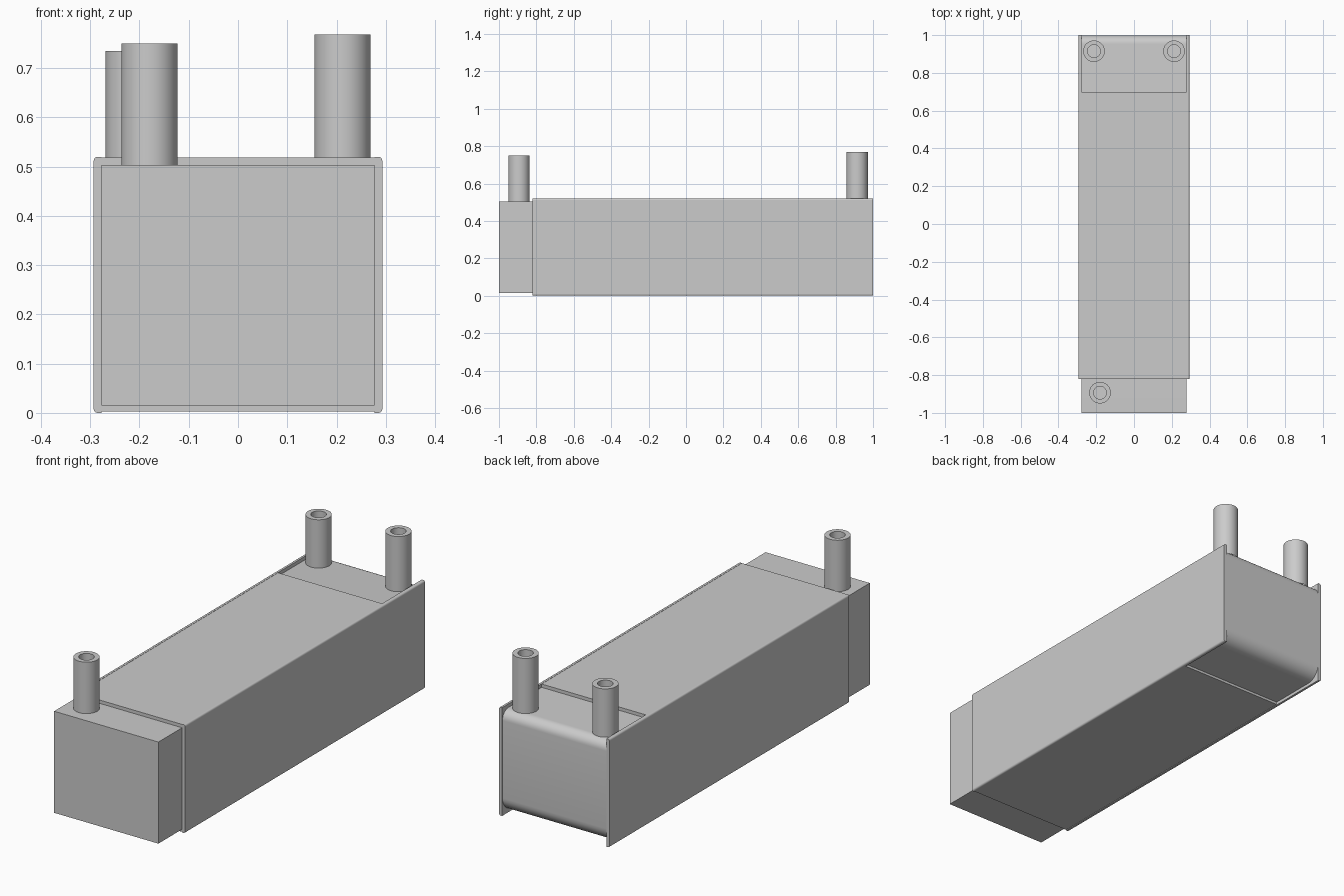
import bpy, bmesh, math
from mathutils import Vector

if "Cube" in bpy.data.objects:
    bpy.data.objects.remove(bpy.data.objects["Cube"], do_unlink=True)

GREY = (0.6, 0.6, 0.6, 1)
mat = bpy.data.materials.new("plain grey")
mat.use_nodes = True
mat.diffuse_color = GREY
mat.node_tree.nodes["Principled BSDF"].inputs["Base Color"].default_value = GREY

INNER, OUTER = 0.277, 0.293     # half widths of the core and of the casing
FRONT, BACK = -0.82, 1.0        # casing ends
FLOOR, ROOF, TOP = 0.015, 0.503, 0.52


def finish(bm, name):
    bmesh.ops.recalc_face_normals(bm, faces=bm.faces)
    mesh = bpy.data.meshes.new(name)
    bm.to_mesh(mesh)
    bm.free()
    obj = bpy.data.objects.new(name, mesh)
    bpy.context.collection.objects.link(obj)
    mesh.materials.append(mat)
    bpy.ops.object.select_all(action="DESELECT")
    bpy.context.view_layer.objects.active = obj
    obj.select_set(True)
    bpy.ops.object.shade_smooth_by_angle(angle=math.radians(35))


def box(name, low, high, rounded=None, radius=0.0, segments=4):
    """Box between two corners; edges chosen by a rule are rounded."""
    bm = bmesh.new()
    bmesh.ops.create_cube(bm, size=1)
    low, high = Vector(low), Vector(high)
    for v in bm.verts:
        v.co = (low + high) / 2 + v.co * (high - low)
    if rounded:
        edges = [e for e in bm.edges if all(rounded(v.co) for v in e.verts)]
        bmesh.ops.bevel(bm, geom=edges, offset=radius, segments=segments,
                        profile=0.5, affect="EDGES")
    finish(bm, name)


def tube(name, x, y, base, top, radius=0.057, bore=0.034):
    """Open pipe made by spinning its wall section."""
    bm = bmesh.new()
    section = [(radius, base), (radius, top), (bore, top), (bore, base)]
    verts = [bm.verts.new((x + r, y, z)) for r, z in section]
    edges = [bm.edges.new(pair) for pair in zip(verts, verts[1:])]
    bmesh.ops.spin(bm, geom=verts + edges, cent=(x, y, 0), axis=(0, 0, 1),
                   angle=math.tau, steps=48, use_duplicate=False)
    bmesh.ops.remove_doubles(bm, verts=bm.verts, dist=0.0001)
    finish(bm, name)


# Core: a long box with both rear cross edges rounded
bm = bmesh.new()
profile = [(-1, FLOOR), (-1, ROOF)]
for radius, z, start in ((0.045, ROOF - 0.045, 90), (0.07, FLOOR + 0.07, 0)):
    for i in range(9):
        a = math.radians(start - 90 * i / 8)
        profile.append((BACK - 0.002 - radius + radius * math.cos(a),
                        z + radius * math.sin(a)))
face = bm.faces.new([bm.verts.new((-INNER, y, z)) for y, z in profile])
sweep = bmesh.ops.extrude_face_region(bm, geom=[face])["geom"]
bmesh.ops.translate(bm, vec=(2 * INNER, 0, 0),
                    verts=[v for v in sweep if isinstance(v, bmesh.types.BMVert)])
finish(bm, "core_box")

# Casing: side plates run to the rear, cover plates stop short of it
for side, name in ((1, "left_side_plate"), (-1, "right_side_plate")):
    xs = sorted((side * INNER, side * OUTER))
    box(name, (xs[0], FRONT, 0), (xs[1], BACK, TOP),
        rounded=None)
    # long outer edges are softened
    obj = bpy.context.object
    bm = bmesh.new()
    bm.from_mesh(obj.data)
    edges = [e for e in bm.edges
             if all(abs(v.co.x) > OUTER - 0.001 for v in e.verts)
             and abs(e.verts[0].co.z - e.verts[1].co.z) < 0.001]
    bmesh.ops.bevel(bm, geom=edges, offset=0.008, segments=4,
                    profile=0.5, affect="EDGES")
    bm.to_mesh(obj.data)
    bm.free()
    bpy.ops.object.shade_smooth_by_angle(angle=math.radians(35))

box("top_plate", (-INNER, FRONT, ROOF), (INNER, 0.7, TOP - 0.001))
box("bottom_plate", (-INNER, FRONT, 0.003), (INNER, 0.7, FLOOR))

# Pipes
tube("front_pipe", -0.18, -0.893, ROOF, 0.75)
tube("rear_left_pipe", 0.212, 0.915, ROOF, 0.768)
tube("rear_right_pipe", -0.212, 0.915, ROOF, 0.735)
